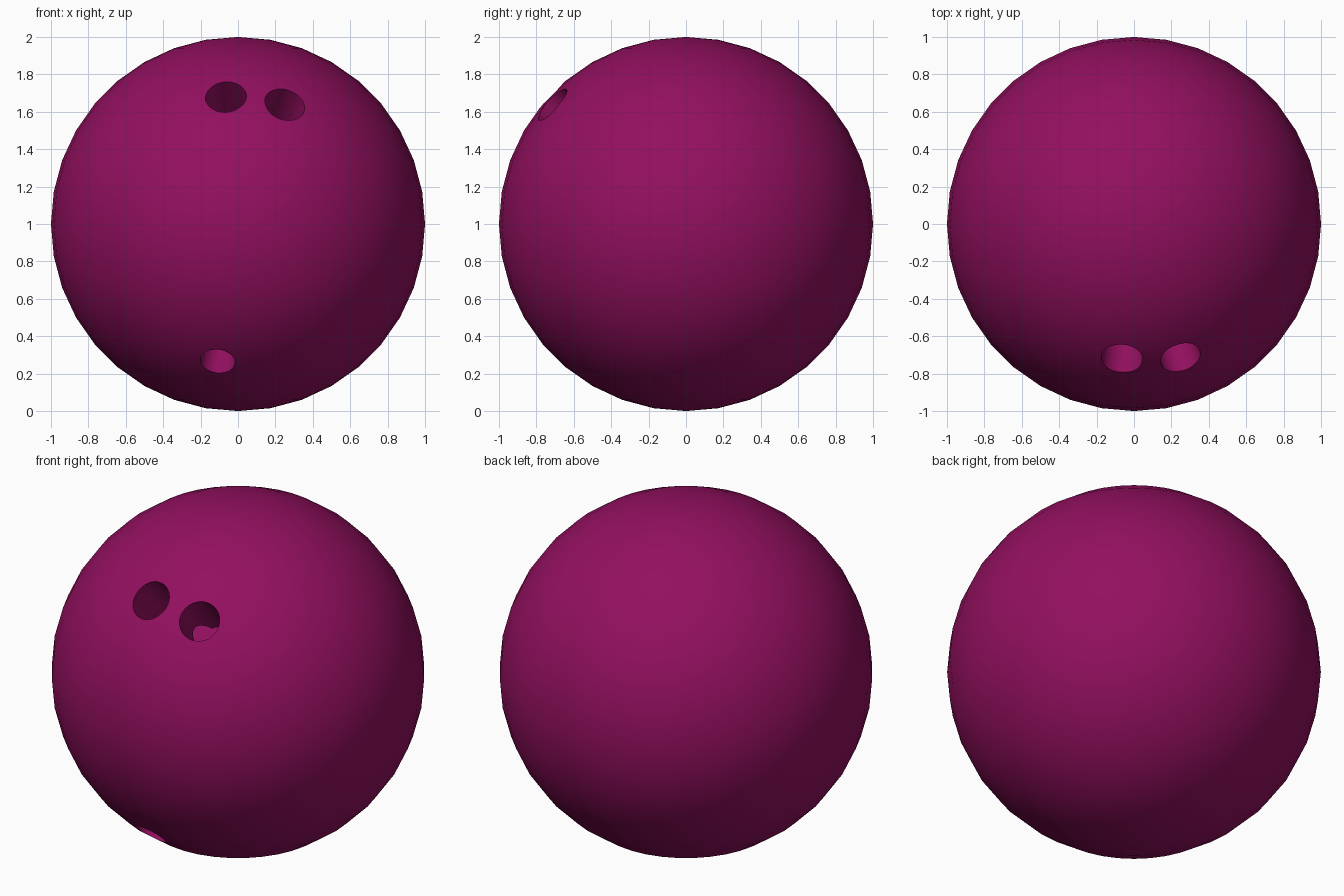
import bpy, math
from mathutils import Vector

if "Cube" in bpy.data.objects:
    bpy.data.objects.remove(bpy.data.objects["Cube"])

CENTRE = Vector((0, 0, 1))

mat = bpy.data.materials.new("magenta plum")
mat.diffuse_color = (0.29, 0.005, 0.115, 1)
mat.use_nodes = True
mat.node_tree.nodes["Principled BSDF"].inputs["Base Color"].default_value = mat.diffuse_color

# ball body
bpy.ops.mesh.primitive_uv_sphere_add(segments=36, ring_count=18, radius=1, location=CENTRE)
ball = bpy.context.object
ball.name = "bowling_ball"
ball.data.materials.append(mat)


def drill(name, x, z, radius, depth=0.5):
    """Cut a round hole at front-surface point (x, z), aimed at the centre."""
    d = Vector((x, -math.sqrt(1 - x * x - (z - 1) ** 2), z - 1))
    length = depth + 0.2
    bpy.ops.mesh.primitive_cylinder_add(
        vertices=32, radius=radius, depth=length,
        location=CENTRE + d * (1 - depth + length / 2),
        rotation=d.to_track_quat('Z', 'Y').to_euler())
    cutter = bpy.context.object
    cutter.name = name
    cutter.data.materials.append(mat)
    bpy.context.view_layer.objects.active = ball
    mod = ball.modifiers.new(name, 'BOOLEAN')
    mod.operation, mod.solver, mod.object = 'DIFFERENCE', 'EXACT', cutter
    bpy.ops.object.modifier_apply(modifier=mod.name)
    bpy.data.objects.remove(cutter, do_unlink=True)


# two finger holes and the thumb hole
drill("finger_hole_left", -0.065, 1.685, 0.11)
drill("finger_hole_right", 0.252, 1.645, 0.11)
drill("thumb_hole", -0.11, 0.26, 0.093)

# smooth shading: sharp rims, true radial normals on the outer skin
bpy.ops.object.select_all(action='DESELECT')
ball.select_set(True)
bpy.context.view_layer.objects.active = ball
bpy.ops.object.shade_smooth_by_angle(angle=math.radians(40))
me = ball.data
normals = [Vector(c.vector) for c in me.corner_normals]
for p in me.polygons:
    outer = all(me.vertices[v].co.length > 0.97 for v in p.vertices)
    if outer and p.normal.dot(p.center.normalized()) > 0.9:
        for li in p.loop_indices:
            normals[li] = me.vertices[me.loops[li].vertex_index].co.normalized()
me.normals_split_custom_set([tuple(n) for n in normals])
